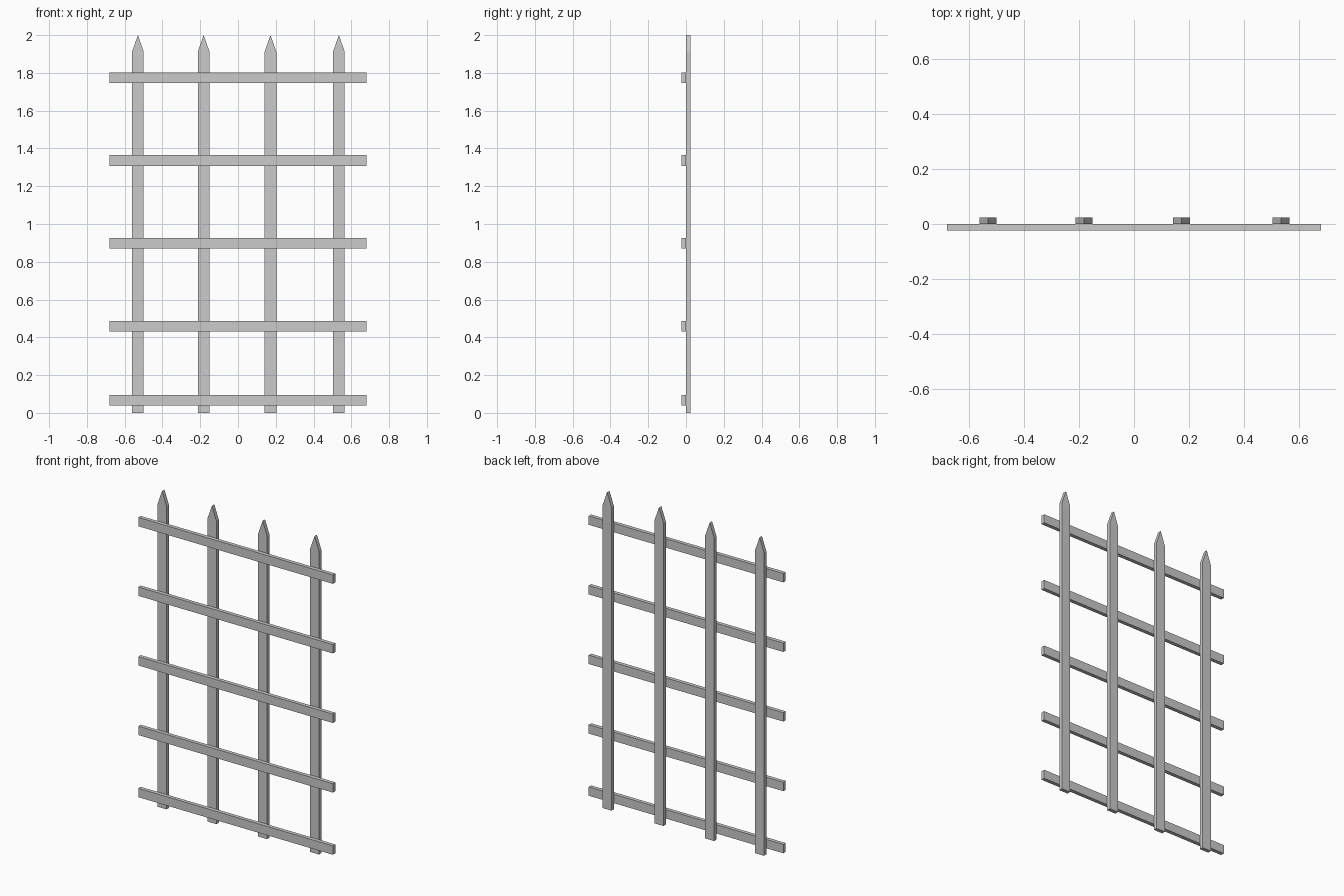
import bpy

if "Cube" in bpy.data.objects:
    bpy.data.objects.remove(bpy.data.objects["Cube"])

DEPTH = 0.024


def prism(name, profile, y0, y1):
    """Extrude an x-z outline (counter-clockwise seen from the front) from y0 to y1."""
    n = len(profile)
    verts = [(x, y, z) for y in (y0, y1) for x, z in profile]
    faces = [tuple(range(n)), tuple(reversed(range(n, 2 * n)))]
    faces += [(i, i + n, (i + 1) % n + n, (i + 1) % n) for i in range(n)]
    mesh = bpy.data.meshes.new(name)
    mesh.from_pydata(verts, [], faces)
    obj = bpy.data.objects.new(name, mesh)
    bpy.context.collection.objects.link(obj)
    return obj


# Upright pickets with pointed tops, at the back
half = 0.031
for i, x in enumerate((-0.53, -0.182, 0.172, 0.534)):
    outline = [(x - half, 0), (x + half, 0), (x + half, 1.912),
               (x, 2.0), (x - half, 1.912)]
    prism(f"picket_{i + 1}", outline, 0, DEPTH)

# Horizontal rails across the front
w, h = 0.679, 0.028
for i, z in enumerate((0.066, 0.458, 0.897, 1.336, 1.775)):
    outline = [(-w, z - h), (w, z - h), (w, z + h), (-w, z + h)]
    prism(f"rail_{i + 1}", outline, -DEPTH, 0)
